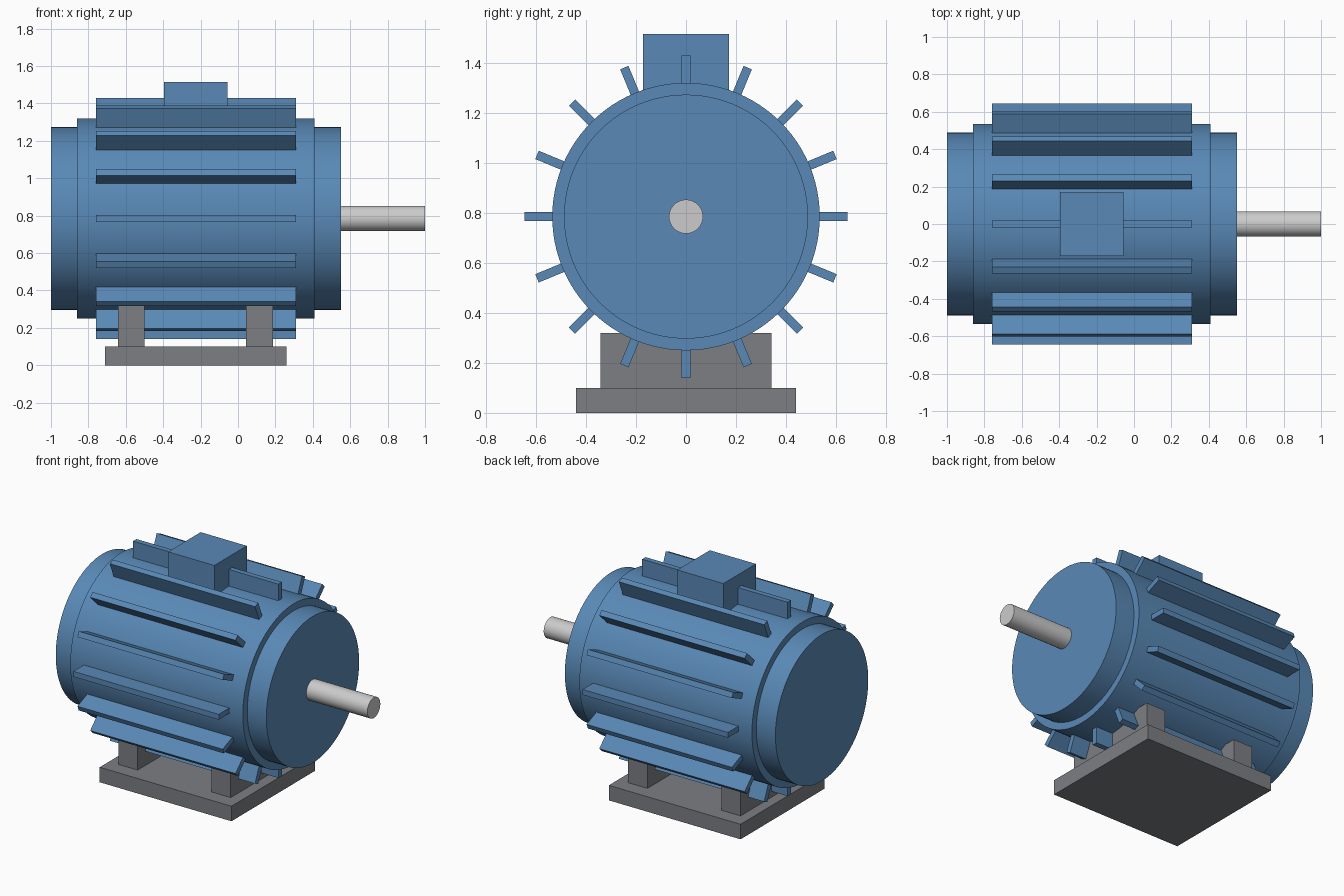
import bpy
from math import pi, sin, cos, radians

if "Cube" in bpy.data.objects:
    bpy.data.objects.remove(bpy.data.objects["Cube"])

AXIS_Z = 0.785  # height of the shaft axis


def material(name, rgb):
    mat = bpy.data.materials.new(name)
    mat.diffuse_color = (*rgb, 1)
    mat.use_nodes = True
    mat.node_tree.nodes["Principled BSDF"].inputs["Base Color"].default_value = mat.diffuse_color
    return mat


BLUE = material("blue_paint", (0.10, 0.25, 0.47))
DARK = material("dark_grey", (0.20, 0.21, 0.23))


def finish(name, mat):
    ob = bpy.context.object
    ob.name = name
    if mat:
        ob.data.materials.append(mat)
    return ob


def box(name, lo, hi, mat):
    centre = [(a + b) / 2 for a, b in zip(lo, hi)]
    bpy.ops.mesh.primitive_cube_add(size=1, location=centre)
    bpy.context.object.scale = [b - a for a, b in zip(lo, hi)]
    bpy.ops.object.transform_apply(location=False, rotation=False, scale=True)
    return finish(name, mat)


def cylinder_x(name, x0, x1, radius, mat=None, sides=96):
    bpy.ops.mesh.primitive_cylinder_add(
        vertices=sides, radius=radius, depth=x1 - x0,
        location=((x0 + x1) / 2, 0, AXIS_Z), rotation=(0, pi / 2, 0))
    bpy.ops.object.shade_smooth_by_angle(angle=radians(30))
    return finish(name, mat)


# Housing, end caps and drive shaft
cylinder_x("housing", -0.86, 0.41, 0.535, BLUE)
cylinder_x("rear_end_cap", -1.0, -0.84, 0.488, BLUE)
cylinder_x("front_end_cap", 0.39, 0.55, 0.488, BLUE)
cylinder_x("drive_shaft", 0.53, 1.0, 0.068, sides=48)

# Sixteen cooling fins around the housing
R_IN, R_OUT, FINS = 0.515, 0.645, 16
for i in range(FINS):
    a = 2 * pi * i / FINS
    mid = (R_IN + R_OUT) / 2
    fin = box(f"cooling_fin_{i + 1}", (-0.76, -0.018, -(R_OUT - R_IN) / 2),
              (0.31, 0.018, (R_OUT - R_IN) / 2), BLUE)
    fin.location = (-0.225, -mid * sin(a), AXIS_Z + mid * cos(a))
    fin.rotation_euler.x = a

# Terminal box on top
box("terminal_box", (-0.395, -0.171, 1.27), (-0.055, 0.171, 1.515), BLUE)

# Base plate with two cross supports
box("base_plate", (-0.71, -0.44, 0), (0.26, 0.44, 0.1), DARK)
for name, x in (("rear_support", -0.57), ("front_support", 0.115)):
    box(name, (x - 0.071, -0.342, 0.09), (x + 0.071, 0.342, 0.32), DARK)
